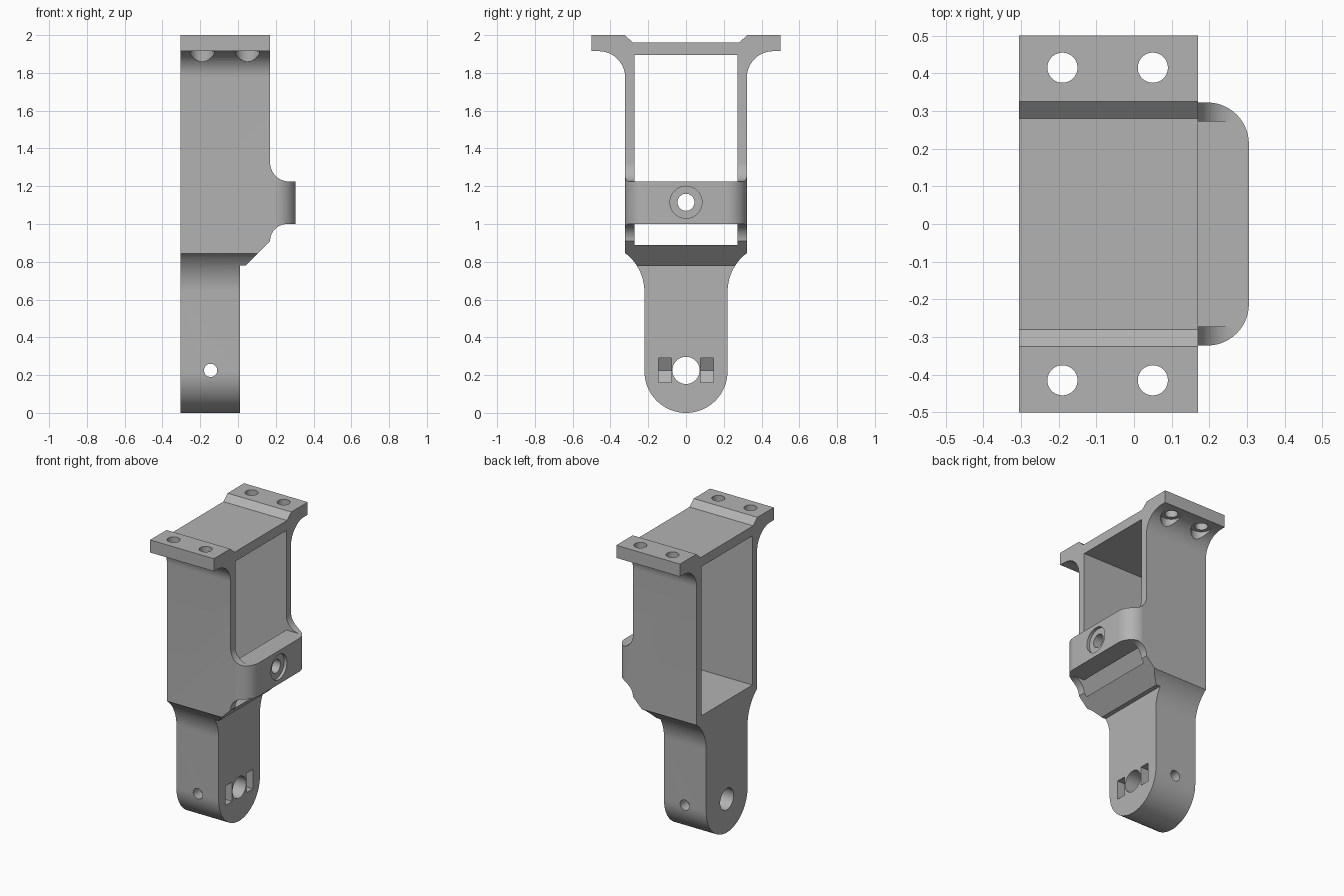
import bpy, bmesh, math
from mathutils import Matrix, Vector

cube = bpy.data.objects.get("Cube")
if cube:
    bpy.data.objects.remove(cube, do_unlink=True)

grey = bpy.data.materials.new("plain_grey")
grey.use_nodes = True
colour = (0.45, 0.45, 0.45, 1)
grey.diffuse_color = colour
grey.node_tree.nodes["Principled BSDF"].inputs["Base Color"].default_value = colour


def make_object(name, bm):
    bmesh.ops.recalc_face_normals(bm, faces=bm.faces)
    mesh = bpy.data.meshes.new(name)
    bm.to_mesh(mesh)
    bm.free()
    mesh.materials.append(grey)
    obj = bpy.data.objects.new(name, mesh)
    bpy.context.collection.objects.link(obj)
    return obj


def prism(name, points, axis, start, end):
    """Extrude a flat outline along axis 0, 1 or 2."""
    def place(p, depth):
        co = list(p)
        co.insert(axis, depth)
        return Vector(co)
    bm = bmesh.new()
    face = bm.faces.new([bm.verts.new(place(p, start)) for p in points])
    ext = bmesh.ops.extrude_face_region(bm, geom=[face])
    verts = [g for g in ext["geom"] if isinstance(g, bmesh.types.BMVert)]
    bmesh.ops.translate(bm, verts=verts, vec=place((0, 0), end - start))
    return make_object(name, bm)


def rod(name, centre, axis, radius, length):
    turn = (Matrix.Rotation(math.pi / 2, 4, 'Y'),
            Matrix.Rotation(math.pi / 2, 4, 'X'), Matrix.Identity(4))[axis]
    bm = bmesh.new()
    bmesh.ops.create_cone(bm, cap_ends=True, segments=40, radius1=radius,
                          radius2=radius, depth=length,
                          matrix=Matrix.Translation(centre) @ turn)
    return make_object(name, bm)


def arc(u, v, radius, a0, a1, steps=14):
    angles = [math.radians(a0 + (a1 - a0) * i / steps) for i in range(steps + 1)]
    return [(u + radius * math.cos(a), v + radius * math.sin(a)) for a in angles]


def combine(body, tool, operation='DIFFERENCE'):
    mod = body.modifiers.new("shape", 'BOOLEAN')
    mod.operation, mod.solver, mod.object = operation, 'EXACT', tool
    bpy.context.view_layer.objects.active = body
    bpy.ops.object.modifier_apply(modifier=mod.name)
    bpy.data.objects.remove(tool, do_unlink=True)


WALL = 0.322

# Main body: half outline from bottom centre to the top, then mirrored
half = arc(0, 0.22, 0.22, -90, 0, 20)
half += arc(0.48, 0.64, 0.26, 180, 128)[:-1] + [(WALL, 0.845)]
half += arc(WALL + 0.14, 1.775, 0.14, 180, 90)
half += [(0.5, 1.915), (0.5, 2), (0.325, 2), (0.28, 1.96)]
outline = half + [(-y, z) for y, z in reversed(half[1:])]
body = prism("bracket_body", outline, 0, -0.305, 0.4)

# Side silhouette: leg, chamfer, strap and upper frame
side = [(-0.5, -0.1), (0.01, -0.1), (0.01, 0.78), (0.04, 0.78)]
side += arc(0.26, 0.91, 0.09, 180, 90)
side += [(0.5, 1.0), (0.5, 1.225)]
side += arc(0.27, 1.325, 0.1, 270, 180)
side += [(0.17, 2.1), (-0.5, 2.1)]
combine(body, prism("side_clip", side, 1, -0.7, 0.7), 'INTERSECT')

# Plan outline: rounded strap corners
corner = arc(0.195, WALL - 0.1095, 0.11, 90, 0)
plan = [(-0.5, 0.6), (0.18, 0.6)] + corner
plan += [(x, -y) for x, y in reversed(plan)]
combine(body, prism("plan_clip", plan, 2, -0.2, 2.2), 'INTERSECT')

# Window through the frame, leaving the strap across the right end
window = [(-0.5, 0.89), (0.5, 0.89), (0.5, 1.0), (0.17, 1.0),
          (0.17, 1.225), (0.5, 1.225), (0.5, 1.895), (-0.5, 1.895)]
combine(body, prism("window_cutter", window, 1, -0.272, 0.272))

# Flange bolt holes with clearance for the bolt heads below
for x in (-0.19, 0.05):
    for y in (-0.415, 0.415):
        combine(body, rod("bolt_hole", (x, y, 1.95), 2, 0.04, 0.3))
        combine(body, rod("head_clearance", (x, y, 1.815), 2, 0.065, 0.2))

# Strap hole with a shallow recess
combine(body, rod("strap_hole", (0.25, 0, 1.115), 0, 0.045, 0.3))
combine(body, rod("strap_recess", (0.335, 0, 1.115), 0, 0.085, 0.1))

# Leg: pivot hole, cross hole and two pointed nut slots
combine(body, rod("pivot_hole", (-0.15, 0, 0.225), 0, 0.072, 0.6))
combine(body, rod("cross_hole", (-0.145, 0, 0.225), 1, 0.035, 0.8))
slot = [(0.1, 0.16), (-0.182, 0.16), (-0.22, 0.225), (-0.182, 0.29), (0.1, 0.29)]
for y in (-0.145, 0.077):
    combine(body, prism("nut_slot", slot, 1, y, y + 0.068))

# Smooth curves, sharp corners
bpy.ops.object.select_all(action='DESELECT')
body.select_set(True)
bpy.context.view_layer.objects.active = body
bpy.ops.object.shade_smooth_by_angle(angle=math.radians(25))
